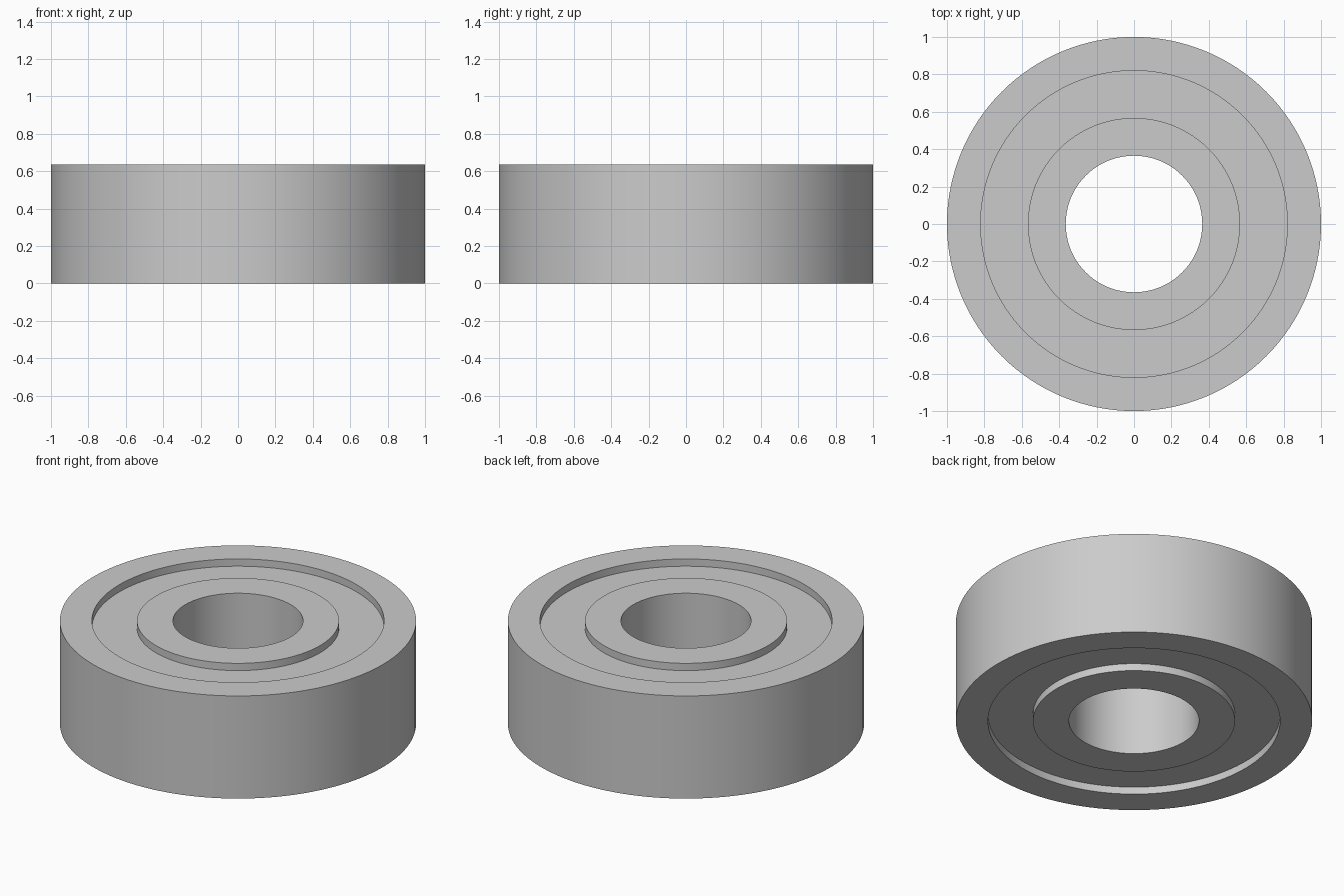
import bpy
import bmesh
import math

cube = bpy.data.objects.get("Cube")
if cube:
    bpy.data.objects.remove(cube, do_unlink=True)

SEGMENTS = 128
HEIGHT = 0.636
RECESS = 0.045
BORE_R, INNER_R, SHIELD_R, OUTER_R = 0.365, 0.567, 0.82, 1.0

# One plain steel grey for every part
steel = bpy.data.materials.new("steel_grey")
steel.use_nodes = True
GREY = (0.6, 0.6, 0.6, 1.0)
steel.diffuse_color = GREY
steel.node_tree.nodes["Principled BSDF"].inputs["Base Color"].default_value = GREY


def ring(name, r_in, r_out, z_low, z_high):
    """Revolve a closed rectangular section around the z axis."""
    bm = bmesh.new()
    section = [(r_in, z_low), (r_out, z_low), (r_out, z_high), (r_in, z_high)]
    verts = [bm.verts.new((r, 0, z)) for r, z in section]
    edges = [bm.edges.new((verts[i], verts[i - 1])) for i in range(len(verts))]
    bmesh.ops.spin(bm, geom=verts + edges, cent=(0, 0, 0), axis=(0, 0, 1),
                   angle=math.tau, steps=SEGMENTS, use_merge=True)
    bmesh.ops.remove_doubles(bm, verts=bm.verts, dist=1e-5)
    bmesh.ops.recalc_face_normals(bm, faces=bm.faces)
    mesh = bpy.data.meshes.new(name)
    bm.to_mesh(mesh)
    bm.free()
    mesh.materials.append(steel)
    obj = bpy.data.objects.new(name, mesh)
    bpy.context.collection.objects.link(obj)
    bpy.ops.object.select_all(action="DESELECT")
    obj.select_set(True)
    bpy.context.view_layer.objects.active = obj
    bpy.ops.object.shade_smooth_by_angle(angle=math.radians(30))
    return obj


# Outer race, inner race with its bore, and the recessed shield between them
ring("outer_race", SHIELD_R, OUTER_R, 0, HEIGHT)
ring("inner_race", BORE_R, INNER_R, 0, HEIGHT)
ring("shield", INNER_R, SHIELD_R, RECESS, HEIGHT - RECESS)
